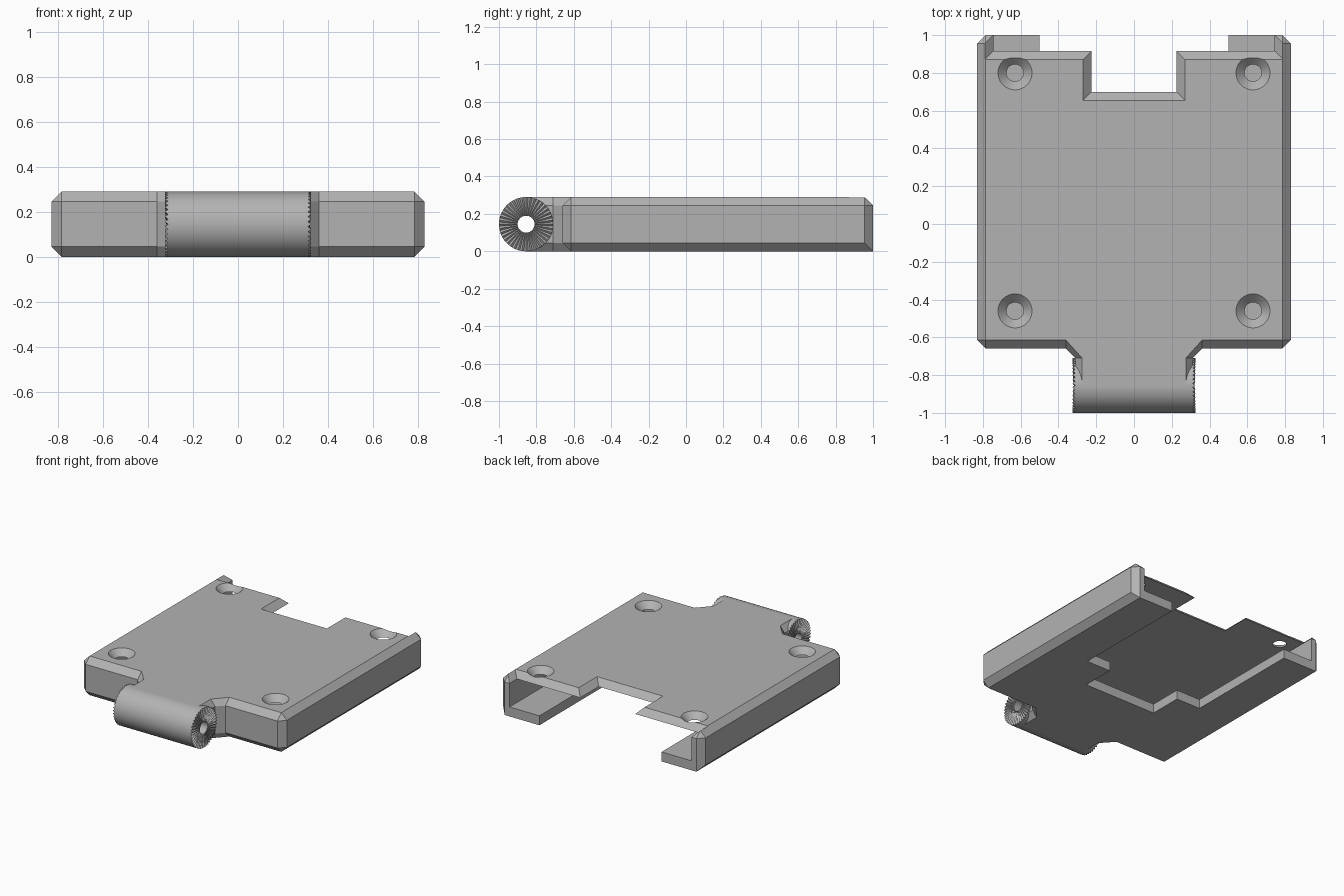
import bpy, bmesh
from math import cos, sin, pi

cube = bpy.data.objects.get("Cube")
if cube:
    bpy.data.objects.remove(cube)

grey = bpy.data.materials.new("matte grey")
grey.use_nodes = True
GREY = (0.45, 0.45, 0.45, 1)
grey.diffuse_color = GREY
grey.node_tree.nodes["Principled BSDF"].inputs["Base Color"].default_value = GREY

W, BACK, FRONT, H, C = 0.83, 1.0, -0.66, 0.29, 0.045   # body extents and chamfer
ROOF, FLOOR = H - C, 0.07                              # cavity roof and floor
AXIS_Y, AXIS_Z, R, BORE = -0.855, 0.145, 0.145, 0.045  # hinge


def loft(name, rings, closed=False):
    """Skin a list of equal-length rings; cap the ends or close the loop."""
    bm = bmesh.new()
    vs = [[bm.verts.new(p) for p in ring] for ring in rings]
    n = len(vs[0])
    pairs = list(zip(vs, vs[1:])) + ([(vs[-1], vs[0])] if closed else [])
    for a, b in pairs:
        for i in range(n):
            j = (i + 1) % n
            bm.faces.new((a[i], a[j], b[j], b[i]))
    if not closed:
        bm.faces.new(vs[0])
        bm.faces.new(vs[-1])
    bmesh.ops.remove_doubles(bm, verts=bm.verts, dist=1e-5)
    bmesh.ops.recalc_face_normals(bm, faces=bm.faces)
    mesh = bpy.data.meshes.new(name)
    bm.to_mesh(mesh)
    bm.free()
    mesh.materials.append(grey)
    ob = bpy.data.objects.new(name, mesh)
    bpy.context.collection.objects.link(ob)
    return ob


def mirrored(half, z):
    """Closed ring from a right-hand outline."""
    return [(x, y, z) for x, y in half] + [(-x, y, z) for x, y in reversed(half)]


def cut(target, cutter):
    mod = target.modifiers.new("cut", "BOOLEAN")
    mod.operation, mod.solver, mod.object = "DIFFERENCE", "EXACT", cutter
    deps = bpy.context.evaluated_depsgraph_get()
    mesh = bpy.data.meshes.new_from_object(target.evaluated_get(deps))
    target.modifiers.clear()
    target.data = mesh
    bpy.data.objects.remove(cutter)


def smooth(ob, angle):
    bpy.ops.object.select_all(action="DESELECT")
    ob.select_set(True)
    bpy.context.view_layer.objects.active = ob
    bpy.ops.object.shade_smooth_by_angle(angle=angle)


# Chamfered case with the neck that carries the hinge
def case_ring(z, inset, back):
    neck = 0.31 - 0.8 * inset
    return mirrored([(neck, AXIS_Y), (neck, -0.71), (0.36, FRONT + inset),
                     (W - C, FRONT + inset), (W - inset, FRONT + C),
                     (W - inset, back), (W - C, BACK if z < H else back)], z)


case = loft("case", [case_ring(0, C, BACK), case_ring(C, 0, BACK - C),
                     case_ring(ROOF, 0, BACK - C), case_ring(H, C, BACK - C)])

# Cavity, open at the back
inner = W - C - 0.04
cavity = [(inner, -0.575), (inner, 1.2)]
cut(case, loft("cavity", [mirrored(cavity, FLOOR), mirrored(cavity, ROOF)]))

# Stepped opening in the underside
opening = [(0.3, -0.15), (0.3, 0.1), (0.5, 0.1), (0.5, 1.2)]
cut(case, loft("opening", [mirrored(opening, -0.1), mirrored(opening, FLOOR + 0.05)]))


# Sloped back edge and notch of the top plate
def edge_ring(z):
    e = z - H
    return mirrored([(0.27 + e, 0.655 - e), (0.27 + e, 0.87 - e),
                     (0.79 + e, 0.87 - e), (0.79 + e, 1.2)], z)


cut(case, loft("plate_edge", [edge_ring(ROOF - 0.03), edge_ring(H + 0.03)]))


# Countersunk screw holes
def circle_z(x, y, z, r, n=40):
    return [(x + r * cos(2 * pi * i / n), y + r * sin(2 * pi * i / n), z) for i in range(n)]


for x in (-0.63, 0.63):
    for y in (-0.46, 0.8):
        steps = ((ROOF - 0.04, 0.045), (ROOF, 0.045), (H, 0.09), (H + 0.01, 0.1))
        cut(case, loft("screw_hole", [circle_z(x, y, z, r) for z, r in steps]))


# Hinge barrel with radial teeth on both ends
TEETH = 40


def ring_x(x, r, tooth=0.0):
    n = 2 * TEETH
    return [(x + tooth * (-1) ** i, AXIS_Y + r * cos(2 * pi * i / n),
             AXIS_Z + r * sin(2 * pi * i / n)) for i in range(n)]


cut(case, loft("bore", [ring_x(-0.5, BORE), ring_x(0.5, BORE)]))
barrel = loft("hinge_barrel", [ring_x(-0.318, BORE), ring_x(-0.318, R, 0.007),
                               ring_x(0.318, R, 0.007), ring_x(0.318, BORE)], closed=True)

smooth(case, 0.3)
smooth(barrel, 0.15)
